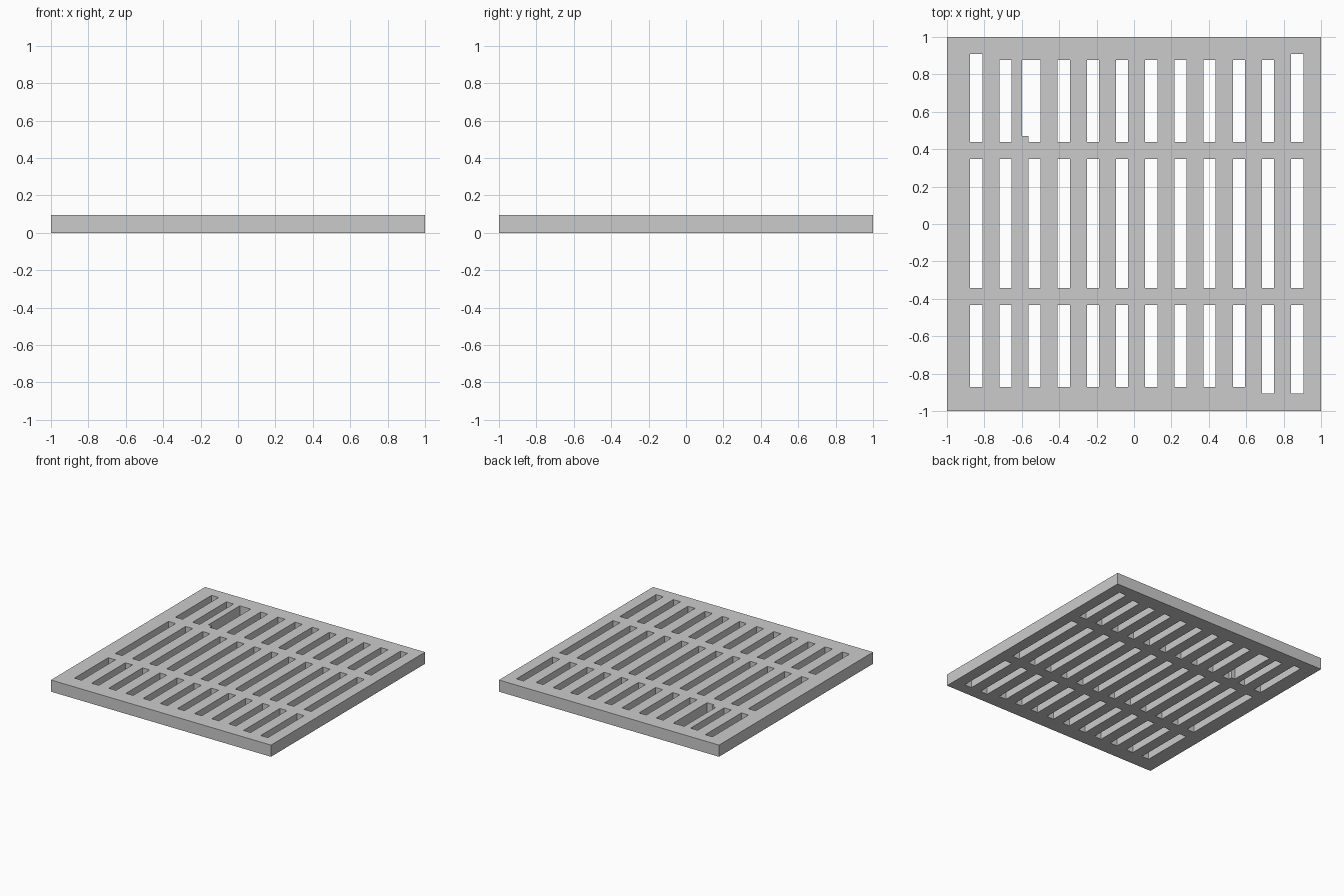
import bpy, bmesh

if "Cube" in bpy.data.objects:
    bpy.data.objects.remove(bpy.data.objects["Cube"])

HEIGHT = 0.096
SLOT_W = 0.065
PITCH = 0.156
FIRST_X = -0.876
COLUMNS = 12

curve = bpy.data.curves.new("drain_grate_profile", 'CURVE')
curve.dimensions = '2D'
curve.fill_mode = 'BOTH'
curve.extrude = HEIGHT / 2


def outline(points):
    s = curve.splines.new('POLY')
    s.points.add(len(points) - 1)
    for p, (x, y) in zip(s.points, points):
        p.co = (x, y, 0, 1)
    s.use_cyclic_u = True
    s.use_smooth = False


def rect(x0, x1, y0, y1):
    outline([(x0, y0), (x1, y0), (x1, y1), (x0, y1)])


# Outer plate
rect(-1, 1, -1, 1)

# Three rows of slots, a few of them slightly longer
for i in range(COLUMNS):
    x0 = FIRST_X + i * PITCH
    x1 = x0 + SLOT_W
    top = 0.908 if i in (0, COLUMNS - 1) else 0.877
    bottom = -0.905 if i >= COLUMNS - 2 else -0.872
    rect(x0, x1, bottom, -0.433)
    rect(x0, x1, -0.343, 0.348)
    if i == 2:
        # Widened, notched slot
        xl = x0 - 0.034
        outline([(x0, 0.439), (x1, 0.439), (x1, top),
                 (xl, top), (xl, 0.47), (x0, 0.47)])
    else:
        rect(x0, x1, 0.439, top)

# Turn the filled profile into a clean closed mesh standing on z = 0
tmp = bpy.data.objects.new("profile_helper", curve)
bpy.context.collection.objects.link(tmp)
bpy.context.view_layer.update()
deps = bpy.context.evaluated_depsgraph_get()
mesh = bpy.data.meshes.new_from_object(tmp.evaluated_get(deps))
bpy.data.objects.remove(tmp)

bm = bmesh.new()
bm.from_mesh(mesh)
bmesh.ops.remove_doubles(bm, verts=bm.verts, dist=1e-4)
bmesh.ops.translate(bm, verts=bm.verts, vec=(0, 0, HEIGHT / 2))
bmesh.ops.recalc_face_normals(bm, faces=bm.faces)
for f in bm.faces:
    f.smooth = False
bm.to_mesh(mesh)
bm.free()

mesh.name = "drain_grate"
grate = bpy.data.objects.new("drain_grate", mesh)
bpy.context.collection.objects.link(grate)
